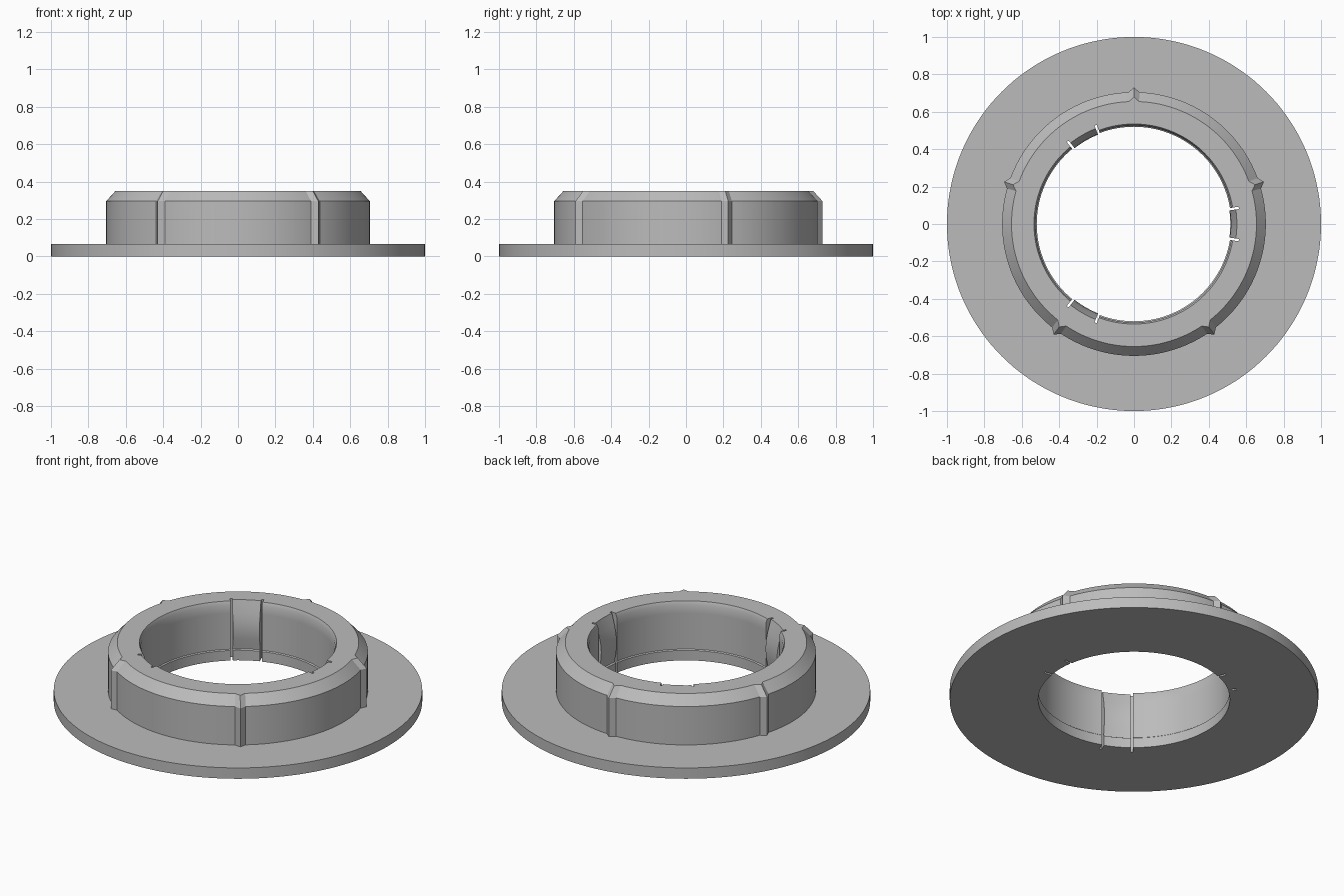
import bpy, bmesh, math

if "Cube" in bpy.data.objects:
    bpy.data.objects.remove(bpy.data.objects["Cube"])

grey = bpy.data.materials.new("plain grey")
grey.diffuse_color = (0.5, 0.5, 0.5, 1)
grey.use_nodes = True
grey.node_tree.nodes["Principled BSDF"].inputs["Base Color"].default_value = grey.diffuse_color

RIB_COUNT, RIB_HALF, RIB_HEIGHT = 5, 2.4, 0.025      # outer ribs (degrees, units)
CLIP_COUNT, SLOT_IN, SLOT_OUT = 3, 8.1, 9.4          # slots beside each clip (degrees)
EPS = 0.002

# Heights of the bore rings with the plain-wall and clip radii at each
BORE = [(0.35, 0.535, 0.55), (0.33, 0.526, 0.544), (0.28, 0.526, 0.529),
        (0.23, 0.526, 0.519), (0.18, 0.526, 0.515), (0.13, 0.526, 0.519),
        (0.08, 0.526, 0.528), (0.065, 0.526, 0.530), (0.06, 0.52, 0.522), (0.0, 0.52, 0.522)]


def offset_from(angle, start, count):
    """Signed angle to the nearest of several evenly spaced features."""
    step = 360 / count
    return (angle - start + step / 2) % step - step / 2


def section(angle):
    """Closed (radius, height) section of the ring at one angle."""
    rib = max(0, 1 - abs(offset_from(angle, 90, RIB_COUNT)) / RIB_HALF) * RIB_HEIGHT
    pts = [(1.0, 0), (1.0, 0.065), (0.705 + rib, 0.065),
           (0.705 + rib, 0.295), (0.655 + rib, 0.35)]
    d = abs(offset_from(angle, 0, CLIP_COUNT))
    for z, wall, clip in BORE:
        r = clip if d < SLOT_IN else 0.567 if d < SLOT_OUT else wall
        pts.append((r, z))
    return pts


# Angles: an even sweep plus the exact edges of ribs, slots and clips
angles = {i * 2.5 for i in range(144)}
for k in range(RIB_COUNT):
    angles |= {(90 + 72 * k + d) % 360 for d in (-RIB_HALF, 0, RIB_HALF)}
for k in range(CLIP_COUNT):
    for edge in (SLOT_IN, SLOT_OUT):
        for s in (-1, 1):
            angles |= {(120 * k + s * edge + e) % 360 for e in (-EPS, EPS)}
angles = sorted(angles)

# Flanged ring, lofted round the axis
bm = bmesh.new()
loops = []
for a in angles:
    c, s = math.cos(math.radians(a)), math.sin(math.radians(a))
    loops.append([bm.verts.new((r * c, r * s, z)) for r, z in section(a)])
n = len(loops[0])
for i, loop in enumerate(loops):
    nxt = loops[(i + 1) % len(loops)]
    for j in range(n):
        k = (j + 1) % n
        bm.faces.new((loop[j], nxt[j], nxt[k], loop[k]))
bmesh.ops.recalc_face_normals(bm, faces=bm.faces)
mesh = bpy.data.meshes.new("flanged_ring")
bm.to_mesh(mesh)
bm.free()
mesh.materials.append(grey)
ring = bpy.data.objects.new("flanged_ring", mesh)
bpy.context.collection.objects.link(ring)
bpy.context.view_layer.objects.active = ring
ring.select_set(True)
bpy.ops.object.shade_smooth_by_angle(angle=math.radians(25))
